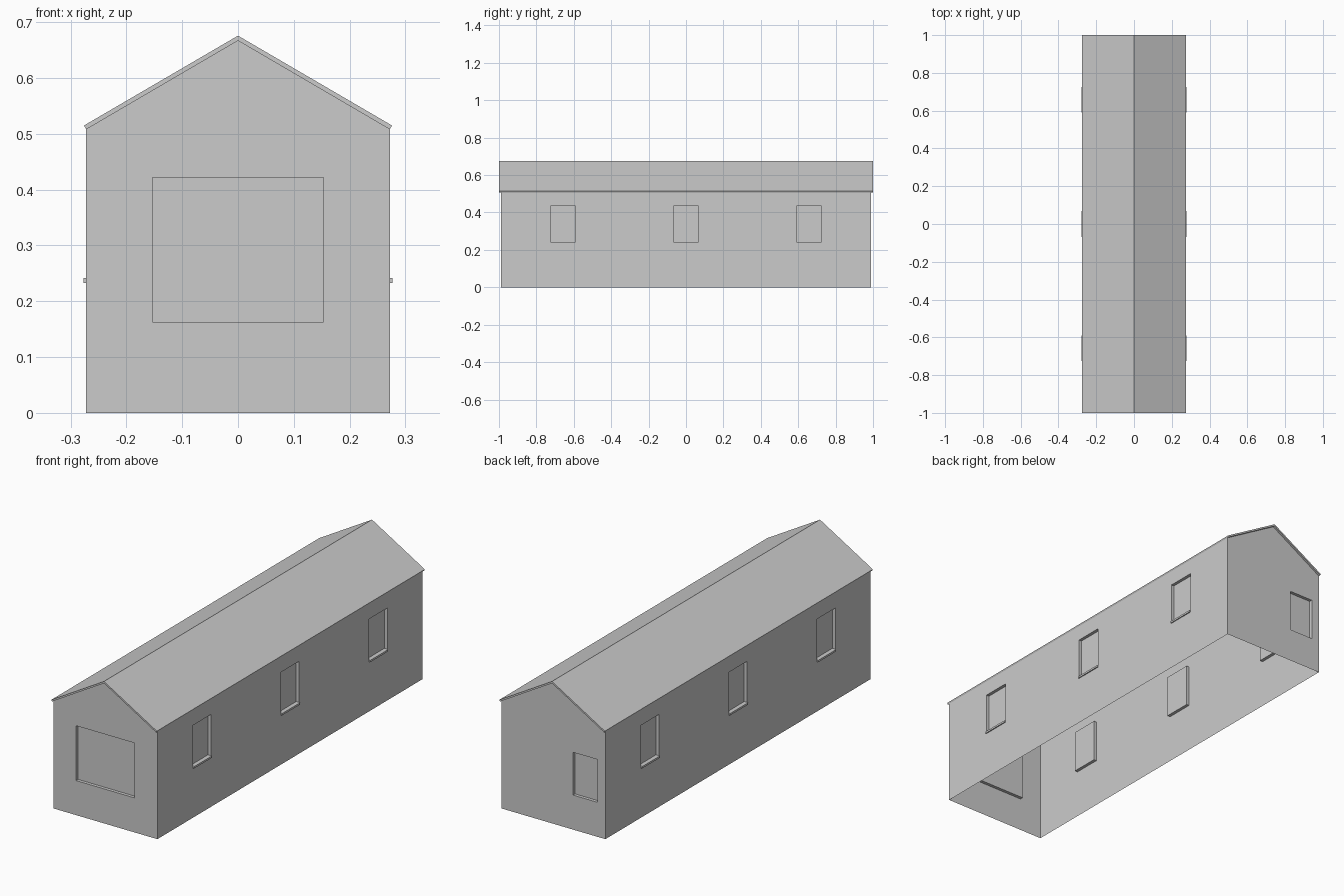
import bpy, bmesh
from math import pi
from mathutils import Matrix, Vector

if "Cube" in bpy.data.objects:
    bpy.data.objects.remove(bpy.data.objects["Cube"])

HALF_W, HALF_L = 0.272, 0.99
EAVE, RIDGE = 0.508, 0.667
RECESS = 0.015


def finish(bm, name, matrix=Matrix()):
    bm.transform(matrix)
    mesh = bpy.data.meshes.new(name)
    bm.to_mesh(mesh)
    bm.free()
    obj = bpy.data.objects.new(name, mesh)
    bpy.context.collection.objects.link(obj)
    return obj


def wall_matrix(angle, dist):
    # local x = right, y = up, z = outward
    return (Matrix.Rotation(angle, 4, 'Z') @ Matrix.Translation((0, -dist, 0))
            @ Matrix.Rotation(pi / 2, 4, 'X'))


def loop(bm, pts, z=0):
    return [bm.verts.new((u, v, z)) for u, v in pts]


def wall(name, outline, windows, angle, dist):
    """Thin wall sheet with recessed window panes."""
    bm = bmesh.new()
    edges, holes = [], []
    for pts in [outline] + [[(a, c), (b, c), (b, d), (a, d)] for a, b, c, d in windows]:
        vs = loop(bm, pts)
        edges += [bm.edges.new((vs[i - 1], vs[i])) for i in range(len(vs))]
        holes.append((pts, vs))
    bmesh.ops.triangle_fill(bm, use_beauty=True, edges=edges, normal=(0, 0, 1))
    bm.normal_update()
    for f in bm.faces:
        if f.normal.z < 0:
            f.normal_flip()
    # reveals and panes
    for pts, vs in holes[1:]:
        inner = loop(bm, pts, -RECESS)
        for i in range(4):
            bm.faces.new((vs[i - 1], vs[i], inner[i], inner[i - 1]))
        bm.faces.new(inner)
    return finish(bm, name, wall_matrix(angle, dist))


def sill(name, u, angle, dist):
    bm = bmesh.new()
    bmesh.ops.create_cube(bm, size=1, matrix=Matrix.Translation((u, 0.2375, -0.005))
                          @ Matrix.Diagonal((0.135, 0.009, 0.02, 1)))
    return finish(bm, name, wall_matrix(angle, dist))


# Gable walls
gable = [(-HALF_W, 0), (HALF_W, 0), (HALF_W, EAVE), (0, RIDGE), (-HALF_W, EAVE)]
wall("front_wall", gable, [(-0.153, 0.153, 0.163, 0.422)], 0, HALF_L)
wall("back_wall", gable, [(0.103, 0.23, 0.163, 0.365)], pi, HALF_L)

# Long walls with three windows and sills each
side = [(-HALF_L, 0), (HALF_L, 0), (HALF_L, EAVE), (-HALF_L, EAVE)]
centres = (-0.658, 0, 0.658)
openings = [(c - 0.0675, c + 0.0675, 0.233, 0.436) for c in centres]
for label, angle in (("right", pi / 2), ("left", -pi / 2)):
    wall(label + "_wall", side, openings, angle, HALF_W)
    for i, c in enumerate(centres):
        sill(f"{label}_window_sill_{i + 1}", c, angle, HALF_W)

# Roof slab: chevron profile extruded along the length
profile = [(-HALF_W, EAVE), (0, RIDGE), (HALF_W, EAVE),
           (0.276, 0.515), (0, 0.676), (-0.276, 0.515)]
bm = bmesh.new()
face = bm.faces.new([bm.verts.new((x, -1, z)) for x, z in profile])
res = bmesh.ops.extrude_face_region(bm, geom=[face])
bmesh.ops.translate(bm, vec=Vector((0, 2, 0)),
                    verts=[g for g in res["geom"] if isinstance(g, bmesh.types.BMVert)])
bmesh.ops.recalc_face_normals(bm, faces=bm.faces)
finish(bm, "roof")
